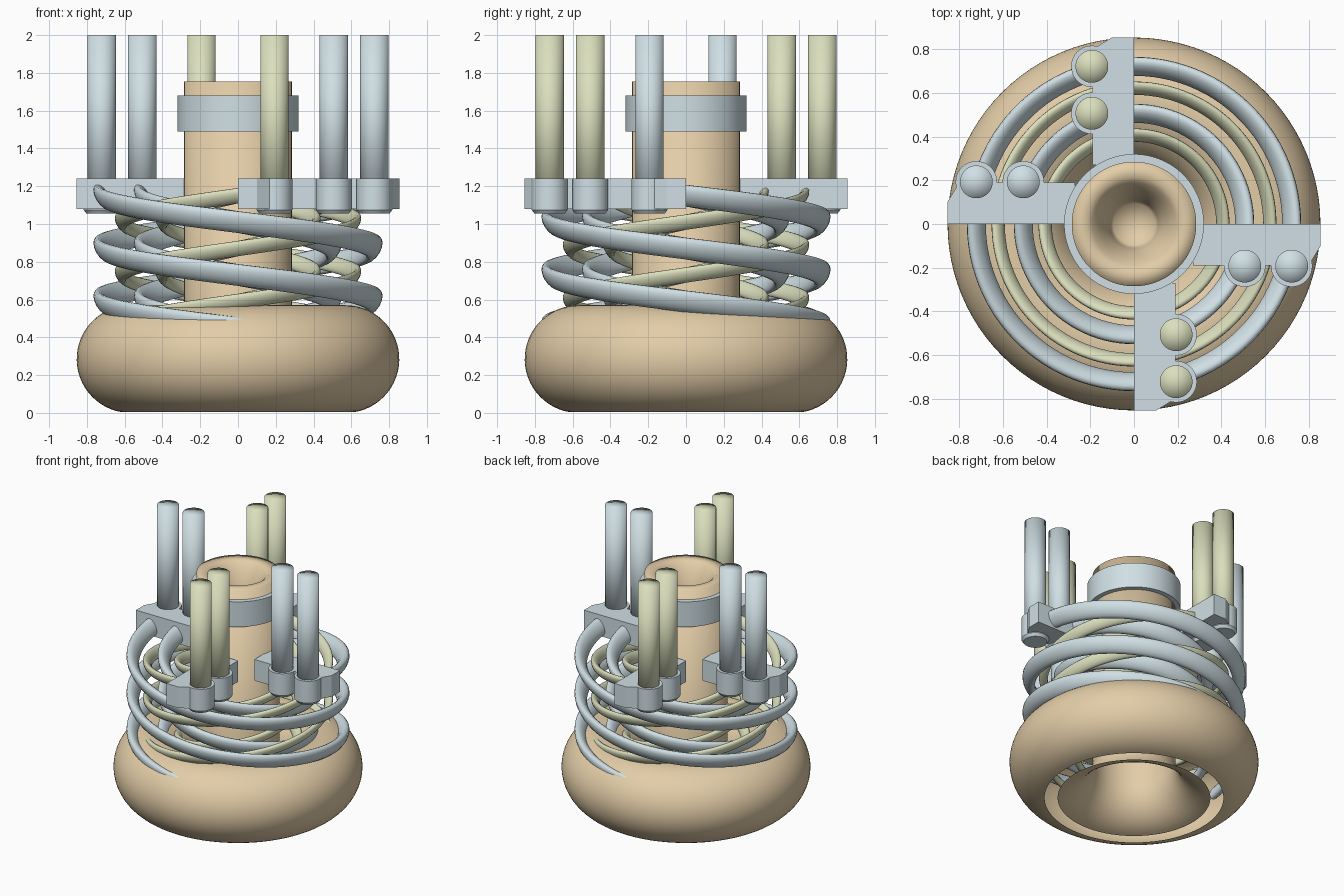
import bpy, bmesh, math
from mathutils import Matrix

if "Cube" in bpy.data.objects:
    bpy.data.objects.remove(bpy.data.objects["Cube"])


def material(name, color):
    mat = bpy.data.materials.new(name)
    mat.use_nodes = True
    mat.diffuse_color = color
    mat.node_tree.nodes["Principled BSDF"].inputs["Base Color"].default_value = color
    return mat


TAN = material("warm tan", (0.77, 0.61, 0.39, 1))
BLUE = material("pale blue grey", (0.63, 0.74, 0.78, 1))
GREEN = material("pale olive", (0.71, 0.74, 0.51, 1))


def add_object(name, bm, mat, smooth_angle=35):
    bmesh.ops.recalc_face_normals(bm, faces=bm.faces)
    mesh = bpy.data.meshes.new(name)
    bm.to_mesh(mesh)
    bm.free()
    mesh.materials.append(mat)
    obj = bpy.data.objects.new(name, mesh)
    bpy.context.collection.objects.link(obj)
    bpy.ops.object.select_all(action="DESELECT")
    obj.select_set(True)
    bpy.context.view_layer.objects.active = obj
    bpy.ops.object.shade_smooth_by_angle(angle=math.radians(smooth_angle))


def lathe(name, profile, mat, steps=96, center=(0, 0), smooth_angle=35):
    """Revolve (radius, height) points round a vertical axis."""
    bm = bmesh.new()
    verts = [bm.verts.new((r, 0, z)) for r, z in profile]
    edges = [bm.edges.new(pair) for pair in zip(verts, verts[1:])]
    bmesh.ops.spin(bm, geom=verts + edges, cent=(0, 0, 0), axis=(0, 0, 1),
                   angle=math.tau, steps=steps)
    bmesh.ops.remove_doubles(bm, verts=bm.verts, dist=1e-5)
    bmesh.ops.translate(bm, verts=bm.verts, vec=(*center, 0))
    add_object(name, bm, mat, smooth_angle)


def arc(cx, cz, radius, start, end, count):
    angles = [math.radians(start + (end - start) * i / count) for i in range(count + 1)]
    return [(cx + radius * math.cos(a), cz + radius * math.sin(a)) for a in angles]


# Hollow ring base, with a slot left open underneath
lathe("ring_base", arc(0.569, 0.285, 0.285, -81, 261, 56), TAN)

# Central tube with a broad rim and a funnel sinking into its top
tube = [(0.285, 0.285), (0.285, 1.755), (0.215, 1.755), (0.19, 1.735), (0.16, 1.69),
        (0.13, 1.63), (0.11, 1.57), (0.095, 1.48), (0, 1.48)]
lathe("central_tube", tube, TAN, smooth_angle=100)

# Collar round the tube
lathe("collar", [(0.285, 1.49), (0.32, 1.49), (0.32, 1.68), (0.285, 1.68)], BLUE)


def arm(name, angle, hand):
    """Flat bracket with a clipped outer corner."""
    outline = [(-0.855, 0), (-0.27, 0), (-0.27, 0.19), (-0.80, 0.19), (-0.855, 0.10)]
    bm = bmesh.new()
    face = bm.faces.new([bm.verts.new((x, y * hand, 1.08)) for x, y in outline])
    top = bmesh.ops.extrude_face_region(bm, geom=[face])["geom"]
    bmesh.ops.translate(bm, verts=[v for v in top if isinstance(v, bmesh.types.BMVert)],
                        vec=(0, 0, 0.16))
    bmesh.ops.rotate(bm, verts=bm.verts, cent=(0, 0, 0), matrix=Matrix.Rotation(angle, 3, "Z"))
    add_object(name, bm, BLUE, smooth_angle=20)


def coil(name, radius, size, start, hand, mat):
    """Helix with an outward-leaning oval section, winding down into the base."""
    bm = bmesh.new()
    turns, steps, sides = 1.5, 150, 16
    lean = math.radians(60)
    rings = []
    for i in range(steps + 1):
        t = turns * i / steps
        a = start + hand * math.tau * t
        ring = []
        for j in range(sides):
            b = math.tau * j / sides
            u, v = size * math.cos(b), size * 0.53 * math.sin(b)
            r = radius + u * math.cos(lean) - v * math.sin(lean)
            z = 1.15 - 0.56 * t + u * math.sin(lean) + v * math.cos(lean)
            ring.append(bm.verts.new((r * math.cos(a), r * math.sin(a), z)))
        rings.append(ring)
    for low, high in zip(rings, rings[1:]):
        for j in range(sides):
            k = (j + 1) % sides
            bm.faces.new((low[j], low[k], high[k], high[j]))
    bm.faces.new(rings[0])
    bm.faces.new(rings[-1])
    add_object(name, bm, mat, smooth_angle=50)


# Pins, softly shaded over their flat tops, and the sockets that hold them
pin_profile = [(0, 1.07), (0.075, 1.07), (0.075, 2.0), (0, 2.0)]
socket_profile = [(0, 1.055), (0.08, 1.055), (0.095, 1.075), (0.095, 1.24), (0, 1.24)]

for side, angle in (("right", 0), ("front", math.pi / 2),
                    ("left", math.pi), ("back", -math.pi / 2)):
    # the two colours are opposite-handed
    blue = side in ("right", "left")
    hand = 1 if blue else -1
    arm(side + "_arm", angle, hand)
    for place, reach in (("outer", 0.722), ("inner", 0.507)):
        # pins sit along one long edge of each arm
        x, y = -reach, 0.193 * hand
        center = (x * math.cos(angle) - y * math.sin(angle),
                  x * math.sin(angle) + y * math.cos(angle))
        label = f"{side}_{place}"
        lathe(label + "_socket", socket_profile, BLUE, 40, center)
        lathe(label + "_pin", pin_profile, BLUE if blue else GREEN, 40, center, 100)
        if blue:
            coil(label + "_coil", reach, 0.064, angle + math.pi, hand, BLUE)
        else:
            coil(label + "_coil", reach - 0.1, 0.045, angle + math.pi, hand, GREEN)
